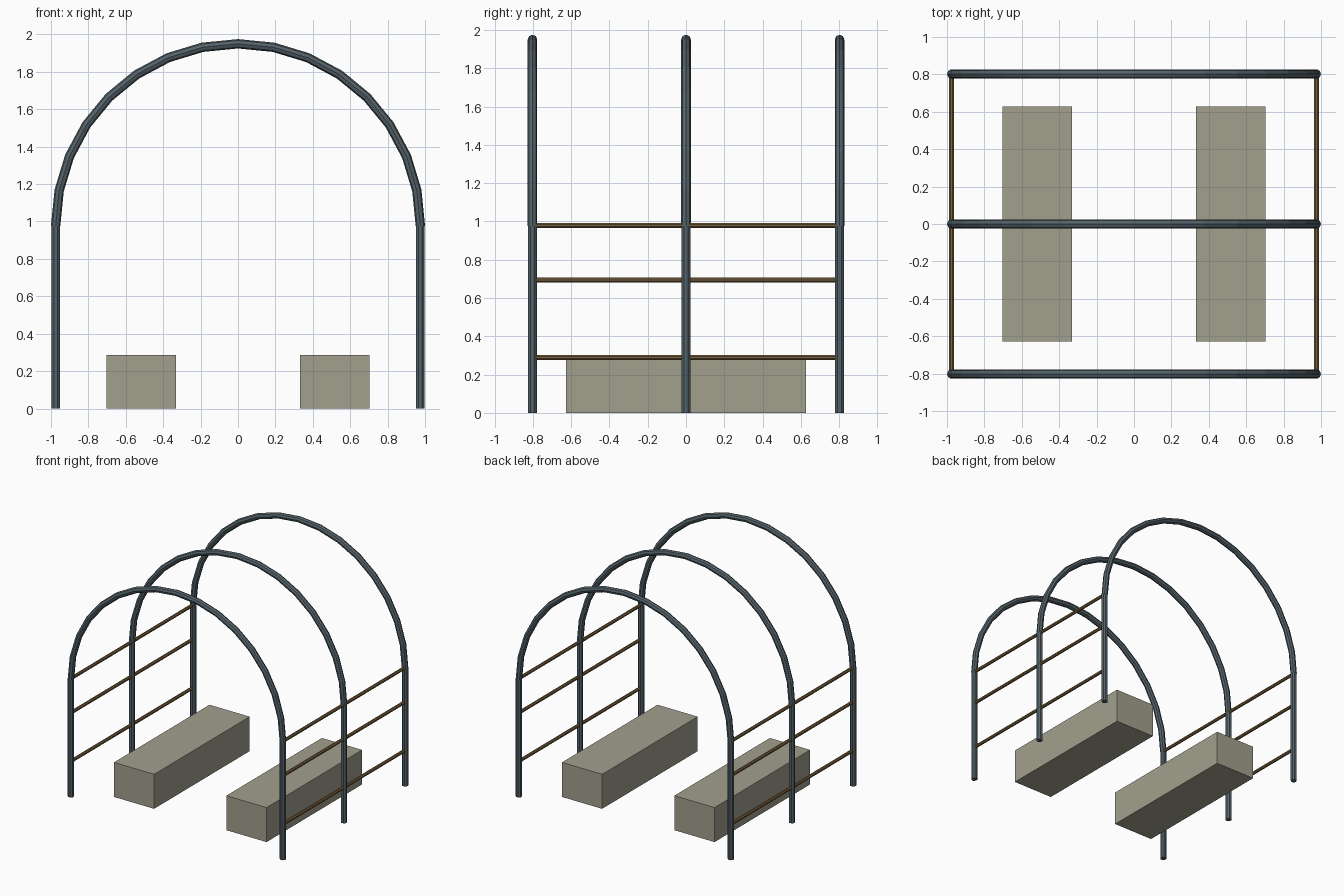
import bpy, bmesh
from math import sin, cos, pi
from mathutils import Vector, Matrix

if "Cube" in bpy.data.objects:
    bpy.data.objects.remove(bpy.data.objects["Cube"])

R, TUBE, ROW = 0.975, 0.025, 0.802   # hoop radius, tube radius, hoop spacing
SEGS, SIDES = 16, 8


def material(name, rgb):
    m = bpy.data.materials.new(name)
    m.diffuse_color = (*rgb, 1)
    m.use_nodes = True
    m.node_tree.nodes["Principled BSDF"].inputs["Base Color"].default_value = m.diffuse_color
    return m


steel = material("steel", (0.09, 0.125, 0.145))
wood = material("wood", (0.20, 0.125, 0.05))
stone = material("bench_stone", (0.36, 0.35, 0.27))


def finish(name, bm, mat):
    bmesh.ops.recalc_face_normals(bm, faces=bm.faces)
    mesh = bpy.data.meshes.new(name)
    bm.to_mesh(mesh)
    bm.free()
    mesh.materials.append(mat)
    ob = bpy.data.objects.new(name, mesh)
    bpy.context.collection.objects.link(ob)
    return ob


def rod(name, a, b, r, mat):
    a, b = Vector(a), Vector(b)
    d = b - a
    rot = d.to_track_quat('Z', 'Y').to_matrix().to_4x4()
    m = Matrix.Translation((a + b) / 2) @ rot @ Matrix.Rotation(pi / SIDES, 4, 'Z')
    bm = bmesh.new()
    bmesh.ops.create_cone(bm, cap_ends=True, segments=SIDES, radius1=r, radius2=r,
                          depth=d.length, matrix=m)
    return finish(name, bm, mat)


def arch(name, y):
    # octagonal tube swept over a half circle
    bm = bmesh.new()
    rings = []
    for i in range(SEGS + 1):
        t = pi * i / SEGS
        ring = []
        for k in range(SIDES):
            p = 2 * pi * k / SIDES
            rad = R + TUBE * cos(p)
            ring.append(bm.verts.new((rad * cos(t), y + TUBE * sin(p), R + rad * sin(t))))
        rings.append(ring)
    for a, b in zip(rings, rings[1:]):
        for k in range(SIDES):
            n = (k + 1) % SIDES
            bm.faces.new((a[k], a[n], b[n], b[k]))
    bm.faces.new(rings[0])
    bm.faces.new(rings[-1])
    return finish(name, bm, steel)


# hoops: arch on two posts, three in a row
for row, y in (("front", -ROW), ("middle", 0), ("back", ROW)):
    arch(row + "_arch", y)
    for side, s in (("left", -1), ("right", 1)):
        rod(f"{row}_{side}_post", (s * R, y, 0), (s * R, y, R), TUBE, steel)

for side, s in (("left", -1), ("right", 1)):
    # side rails
    for level, z in (("lower", 0.29), ("middle", 0.693), ("upper", 0.978)):
        rod(f"{side}_{level}_rail", (s * R, -ROW, z), (s * R, ROW, z), 0.014, wood)
    # bench blocks
    bm = bmesh.new()
    bmesh.ops.create_cube(bm, size=1, matrix=Matrix.Translation((s * 0.517, 0, 0.1435))
                          @ Matrix.Diagonal((0.37, 1.255, 0.287, 1)))
    finish(side + "_bench", bm, stone)
